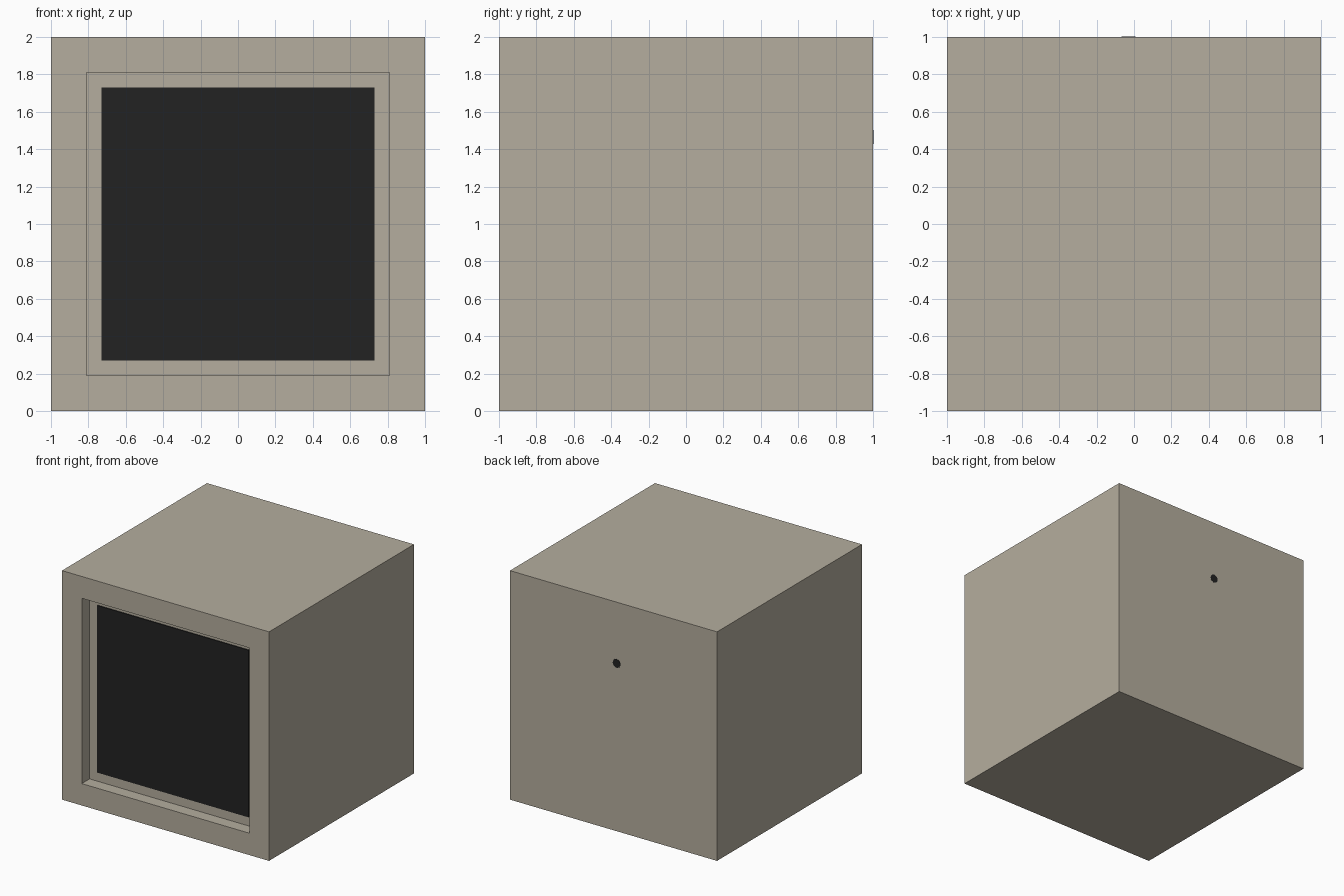
import bpy
import bmesh
import math

cube = bpy.data.objects.get("Cube")
if cube:
    bpy.data.objects.remove(cube, do_unlink=True)

OPENING = 1.46      # side of the square front opening
DEPTH = 0.108       # depth of the recess
PLATE = 0.008       # thickness of the screen plate


def make_material(name, rgb):
    mat = bpy.data.materials.new(name)
    mat.use_nodes = True
    mat.diffuse_color = (*rgb, 1)
    bsdf = next(n for n in mat.node_tree.nodes if n.type == 'BSDF_PRINCIPLED')
    bsdf.inputs["Base Color"].default_value = (*rgb, 1)
    return mat


def add_object(name, bm, mat):
    mesh = bpy.data.meshes.new(name)
    bmesh.ops.recalc_face_normals(bm, faces=bm.faces)
    bm.to_mesh(mesh)
    bm.free()
    mesh.materials.append(mat)
    obj = bpy.data.objects.new(name, mesh)
    bpy.context.collection.objects.link(obj)
    return obj


beige = make_material("warm beige", (0.46, 0.42, 0.342))
black = make_material("near black", (0.016, 0.016, 0.016))

# Housing: a cube whose front face is inset and pushed back
bm = bmesh.new()
bmesh.ops.create_cube(bm, size=2)
bm.normal_update()
front = min(bm.faces, key=lambda f: f.calc_center_median().y)
bmesh.ops.inset_region(bm, faces=[front], thickness=(2 - OPENING) / 2)
pocket = bmesh.ops.extrude_face_region(bm, geom=[front])["geom"]
bmesh.ops.translate(bm, vec=(0, DEPTH, 0),
                    verts=[v for v in pocket if isinstance(v, bmesh.types.BMVert)])
if front.is_valid:
    bmesh.ops.delete(bm, geom=[front], context='FACES_ONLY')
housing = add_object("housing", bm, beige)
housing.location.z = 1

# Dark screen at the back of the recess
bm = bmesh.new()
bmesh.ops.create_cube(bm, size=1)
bmesh.ops.scale(bm, vec=(OPENING, PLATE, OPENING), verts=bm.verts)
screen = add_object("screen", bm, black)
screen.location = (0, -1 + DEPTH - PLATE / 2, 1)

# Small round port, almost flush with the back
bm = bmesh.new()
bmesh.ops.create_cone(bm, cap_ends=True, segments=16,
                      radius1=0.037, radius2=0.037, depth=0.004)
port = add_object("rear_port", bm, black)
port.rotation_euler.x = math.pi / 2
port.location = (-0.03, 1.0, 1.465)
